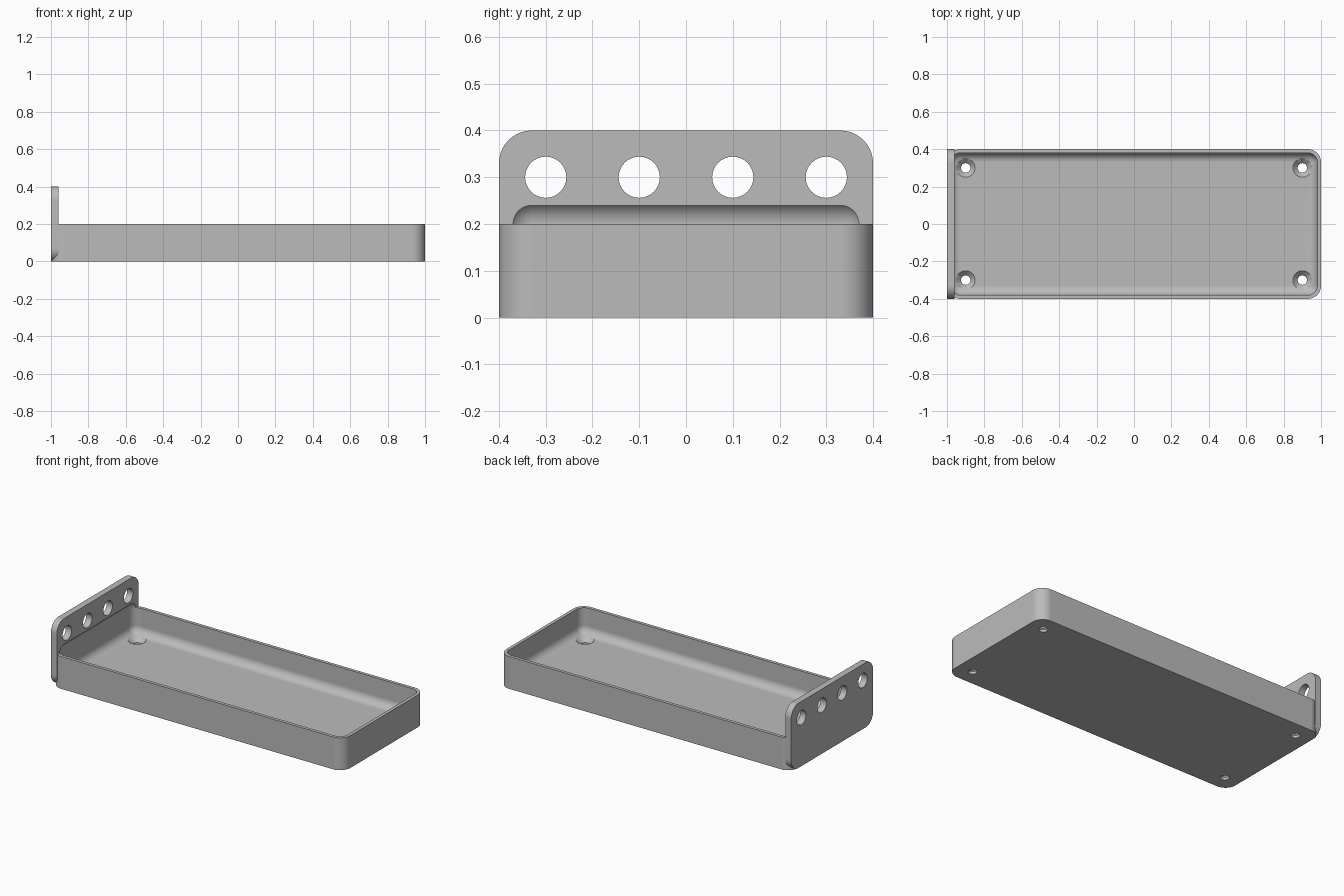
import bpy
import bmesh
import math
from mathutils import Matrix, Vector

if "Cube" in bpy.data.objects:
    bpy.data.objects.remove(bpy.data.objects["Cube"], do_unlink=True)

grey = bpy.data.materials.new("plain grey")
grey.use_nodes = True
colour = (0.5, 0.5, 0.5, 1)
grey.diffuse_color = colour
grey.node_tree.nodes["Principled BSDF"].inputs["Base Color"].default_value = colour


def finish(bm, name):
    mesh = bpy.data.meshes.new(name)
    bm.to_mesh(mesh)
    bm.free()
    mesh.materials.append(grey)
    ob = bpy.data.objects.new(name, mesh)
    bpy.context.collection.objects.link(ob)
    return ob


def rounded_box(name, low, high, radius, axis=None):
    """Box with the edges along one axis rounded, or all edges if axis is None."""
    low, high = Vector(low), Vector(high)
    bm = bmesh.new()
    bmesh.ops.create_cube(bm, size=1)
    bmesh.ops.scale(bm, vec=high - low, verts=bm.verts)
    bmesh.ops.translate(bm, vec=(low + high) / 2, verts=bm.verts)
    edges = [e for e in bm.edges if axis is None
             or abs((e.verts[0].co - e.verts[1].co)[axis]) > 1e-4]
    bmesh.ops.bevel(bm, geom=edges, offset=radius, segments=10,
                    profile=0.5, affect='EDGES')
    return finish(bm, name)


def cone(name, bottom, top, depth, matrix):
    bm = bmesh.new()
    bmesh.ops.create_cone(bm, cap_ends=True, segments=48, radius1=bottom,
                          radius2=top, depth=depth, matrix=matrix)
    return finish(bm, name)


def combine(target, other, operation):
    mod = target.modifiers.new(operation.lower(), 'BOOLEAN')
    mod.operation = operation
    mod.solver = 'EXACT'
    mod.object = other
    bpy.ops.object.select_all(action='DESELECT')
    bpy.context.view_layer.objects.active = target
    target.select_set(True)
    bpy.ops.object.modifier_apply(modifier=mod.name)
    bpy.data.objects.remove(other, do_unlink=True)


# Tray body joined with the upright end plate
tray = rounded_box("tray_with_end_plate", (-1, -0.4, 0), (1, 0.4, 0.2), 0.07, axis=2)
plate = rounded_box("end_plate", (-1, -0.4, 0), (-0.96, 0.4, 0.4), 0.07, axis=0)
combine(tray, plate, 'UNION')

# Hollow with rounded floor edges, also scooping into the end plate
floor = 0.04
hollow = rounded_box("hollow_cutter", (-0.98, -0.38, floor), (0.98, 0.38, 0.25), 0.05)
combine(tray, hollow, 'DIFFERENCE')

# Row of round holes through the end plate
for y in (-0.3, -0.1, 0.1, 0.3):
    place = Matrix.Translation((-0.98, y, 0.3)) @ Matrix.Rotation(math.pi / 2, 4, 'Y')
    combine(tray, cone("plate_hole_cutter", 0.044, 0.044, 0.1, place), 'DIFFERENCE')

# Countersunk screw holes in the floor corners
for x in (-0.9, 0.9):
    for y in (-0.3, 0.3):
        drill = cone("screw_cutter", 0.025, 0.025, 0.2, Matrix.Translation((x, y, 0)))
        combine(tray, drill, 'DIFFERENCE')
        sink = cone("countersink_cutter", 0.025, 0.055, 0.03,
                    Matrix.Translation((x, y, floor - 0.01)))
        combine(tray, sink, 'DIFFERENCE')

# Smooth rounds with crisp edges
bpy.ops.object.select_all(action='DESELECT')
bpy.context.view_layer.objects.active = tray
tray.select_set(True)
bpy.ops.object.shade_smooth_by_angle(angle=math.radians(30))
normals = tray.modifiers.new("even_normals", 'WEIGHTED_NORMAL')
normals.keep_sharp = True
